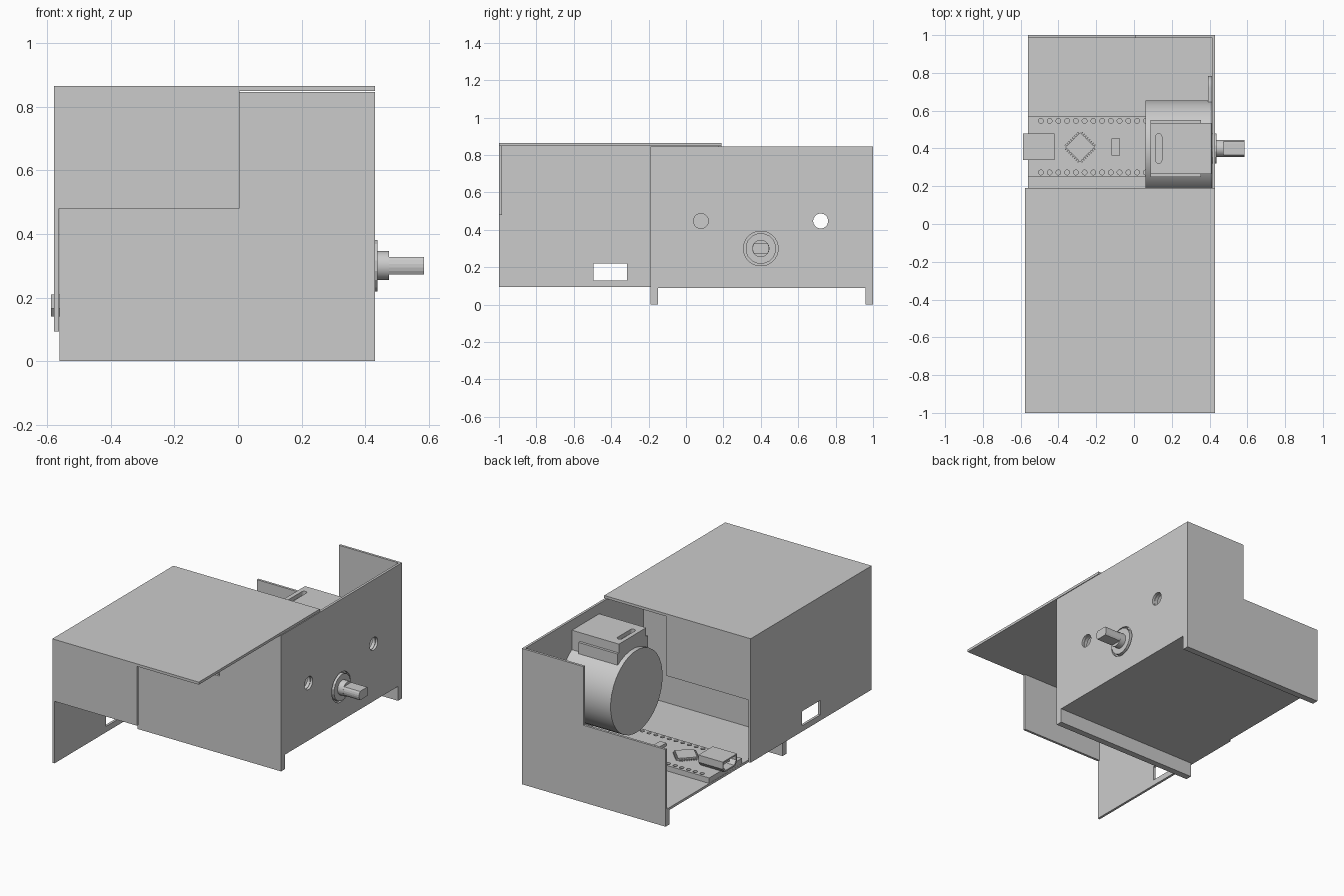
import bpy, bmesh, math
from mathutils import Vector

old = bpy.data.objects.get("Cube")
if old:
    bpy.data.objects.remove(old, do_unlink=True)

grey = bpy.data.materials.new("plain grey")
grey.use_nodes = True
colour = (0.6, 0.6, 0.6, 1)
grey.diffuse_color = colour
grey.node_tree.nodes["Principled BSDF"].inputs["Base Color"].default_value = colour


def place(axis, a, b, h):
    """Put outline point (a, b) at height h along the given axis."""
    return Vector({"x": (h, a, b), "y": (a, h, b), "z": (a, b, h)}[axis])


def prisms(name, outlines, axis, lo, hi):
    """Extrude one or more closed outlines along an axis into one object."""
    bm = bmesh.new()
    for pts in outlines:
        face = bm.faces.new([bm.verts.new(place(axis, a, b, lo)) for a, b in pts])
        ext = bmesh.ops.extrude_face_region(bm, geom=[face])["geom"]
        moved = [v for v in ext if isinstance(v, bmesh.types.BMVert)]
        bmesh.ops.translate(bm, verts=moved, vec=place(axis, 0, 0, hi - lo))
    bmesh.ops.recalc_face_normals(bm, faces=bm.faces)
    mesh = bpy.data.meshes.new(name)
    bm.to_mesh(mesh)
    bm.free()
    mesh.materials.append(grey)
    ob = bpy.data.objects.new(name, mesh)
    bpy.context.collection.objects.link(ob)
    return ob


def prism(name, pts, axis, lo, hi):
    return prisms(name, [pts], axis, lo, hi)


def rect(a0, a1, b0, b1):
    return [(a0, b0), (a1, b0), (a1, b1), (a0, b1)]


def box(name, x0, x1, y0, y1, z0, z1):
    return prism(name, rect(x0, x1, y0, y1), "z", z0, z1)


def circle(a, b, r, n=24):
    return [(a + r * math.cos(math.tau * (i + 0.5) / n),
             b + r * math.sin(math.tau * (i + 0.5) / n)) for i in range(n)]


def capsule(a0, a1, b, r, n=12):
    """Outline with two round ends, long along the first coordinate."""
    right = [(-math.pi / 2 + math.pi * i / n) for i in range(n + 1)]
    return ([(a1 + r * math.cos(t), b + r * math.sin(t)) for t in right] +
            [(a0 - r * math.cos(t), b - r * math.sin(t)) for t in right])


def activate(ob):
    bpy.ops.object.select_all(action="DESELECT")
    ob.select_set(True)
    bpy.context.view_layer.objects.active = ob


def cut(ob, cutter):
    """Subtract the cutter and discard it."""
    activate(ob)
    mod = ob.modifiers.new("cut", "BOOLEAN")
    mod.operation = "DIFFERENCE"
    mod.solver = "EXACT"
    mod.object = cutter
    bpy.ops.object.modifier_apply(modifier=mod.name)
    bpy.data.objects.remove(cutter, do_unlink=True)


def smooth(ob):
    activate(ob)
    bpy.ops.object.shade_smooth_by_angle(angle=math.radians(30))


T = 0.015                       # sheet thickness
LEFT, RIGHT = -0.56, 0.43       # base extent in x
FRONT, BACK = -0.19, 1.0        # base extent in y
FLOOR, STEP, RIM, TOP = 0.09, 0.48, 0.845, 0.865
COVER_X, COVER_BACK = -0.578, 0.19
SHAFT_Y, SHAFT_Z, BODY_Z = 0.4, 0.3, 0.447
screws = (0.08, 0.72)

# Base: floor, stepped end walls, feet and side wall
box("base_floor", LEFT, RIGHT - T, FRONT + T, BACK - T, FLOOR, FLOOR + T)
stepped = [(LEFT, 0), (RIGHT, 0), (RIGHT, RIM), (0.005, RIM), (0.005, STEP), (LEFT, STEP)]
prism("base_front_wall", stepped, "y", FRONT, FRONT + T)
prism("base_back_wall", stepped, "y", BACK - T, BACK)
box("front_foot", LEFT, RIGHT, FRONT + T, FRONT + 0.04, 0, FLOOR)
box("back_foot", LEFT, RIGHT, BACK - 0.04, BACK - T, 0, FLOOR)
wall = box("base_side_wall", RIGHT - T, RIGHT, FRONT + T, BACK - T, FLOOR, RIM)
holes = [circle(y, BODY_Z, 0.04) for y in screws] + [circle(SHAFT_Y, SHAFT_Z, 0.093)]
cut(wall, prisms("cutter", holes, "x", 0.3, 0.5))

# Sliding cover: top, side with connector window, end panels
box("cover_top", COVER_X, RIGHT, -BACK, COVER_BACK, RIM + 0.004, TOP)
side = box("cover_side", COVER_X, COVER_X + T, -BACK, COVER_BACK, FLOOR + 0.004, RIM + 0.004)
cut(side, box("cutter", -0.7, -0.5, -0.495, -0.315, 0.13, 0.22))
for name, y in (("cover_front_panel", -BACK), ("cover_back_panel", COVER_BACK - T)):
    box(name, COVER_X + T, 0.005, y, y + T, STEP, RIM + 0.004)

# Motor: can, mounting ears, terminal housing
can = prism("motor_can", circle(SHAFT_Y, BODY_Z, 0.256, 32), "x", 0.06, 0.412)
smooth(can)
ears = prism("motor_ears", capsule(*screws, BODY_Z, 0.064), "x", 0.392, 0.413)
cut(ears, prisms("cutter", [circle(y, BODY_Z, 0.04) for y in screws], "x", 0.3, 0.5))
smooth(ears)
housing = box("motor_terminal_housing", 0.088, 0.411, 0.266, 0.534, 0.6, 0.785)
slot = [(b, a) for a, b in capsule(0.338, 0.462, 0.131, 0.016)]
cut(housing, prism("cutter", slot, "z", 0.76, 0.9))
box("motor_terminal_flange", 0.088, 0.355, 0.25, 0.55, 0.66, 0.73)

# Output shaft: collar, round neck, flattened tip
collar = prism("shaft_collar", circle(SHAFT_Y, SHAFT_Z, 0.082, 16), "x", 0.411, 0.438)
neck = prism("shaft_neck", circle(SHAFT_Y, SHAFT_Z, 0.046), "x", 0.43, 0.475)
smooth(neck)
flat = 0.028
tip_outline = [(y, min(max(z, SHAFT_Z - flat), SHAFT_Z + flat))
               for y, z in circle(SHAFT_Y, SHAFT_Z, 0.045)]
tip = prism("shaft_tip", tip_outline, "x", 0.47, 0.585)

# Circuit board with two rows of pin holes
BOARD = 0.14
board = box("circuit_board", LEFT, 0.263, 0.25, 0.572, FLOOR + T + 0.001, BOARD)
pins = [circle(-0.493 + 0.0463 * i, y, 0.013, 12) for i in range(15) for y in (0.273, 0.546)]
cut(board, prisms("cutter", pins, "z", 0.115, 0.2))

# Processor with small leads, turned to a diamond
chip = box("processor", -0.055, 0.055, -0.055, 0.055, 0, 0.015)
leads = [rect(s * 0.06 - 0.006, s * 0.06 + 0.006, -0.051 + 0.0135 * i, -0.045 + 0.0135 * i)
         for s in (-1, 1) for i in range(8)]
leads += [[(b, a) for a, b in pts] for pts in leads]
for ob in (chip, prisms("processor_leads", leads, "z", 0, 0.008)):
    ob.location = (-0.285, 0.407, BOARD)
    ob.rotation_euler.z = math.pi / 4
box("reset_button", -0.118, -0.075, 0.362, 0.452, BOARD, BOARD + 0.02)

# Connector: hollow shell narrowing at the bottom
def shell(inset):
    lo, hi = 0.338 + inset, 0.478 - inset
    bottom, top = BOARD + inset, 0.21 - inset
    return [(lo + 0.02, bottom), (hi - 0.02, bottom), (hi, bottom + 0.025),
            (hi, top), (lo, top), (lo, bottom + 0.025)]


socket = prism("connector_shell", shell(0), "x", -0.588, -0.42)
cut(socket, prism("cutter", shell(0.008), "x", -0.7, -0.44))
box("connector_tongue", -0.56, -0.44, 0.37, 0.446, 0.168, 0.18)
